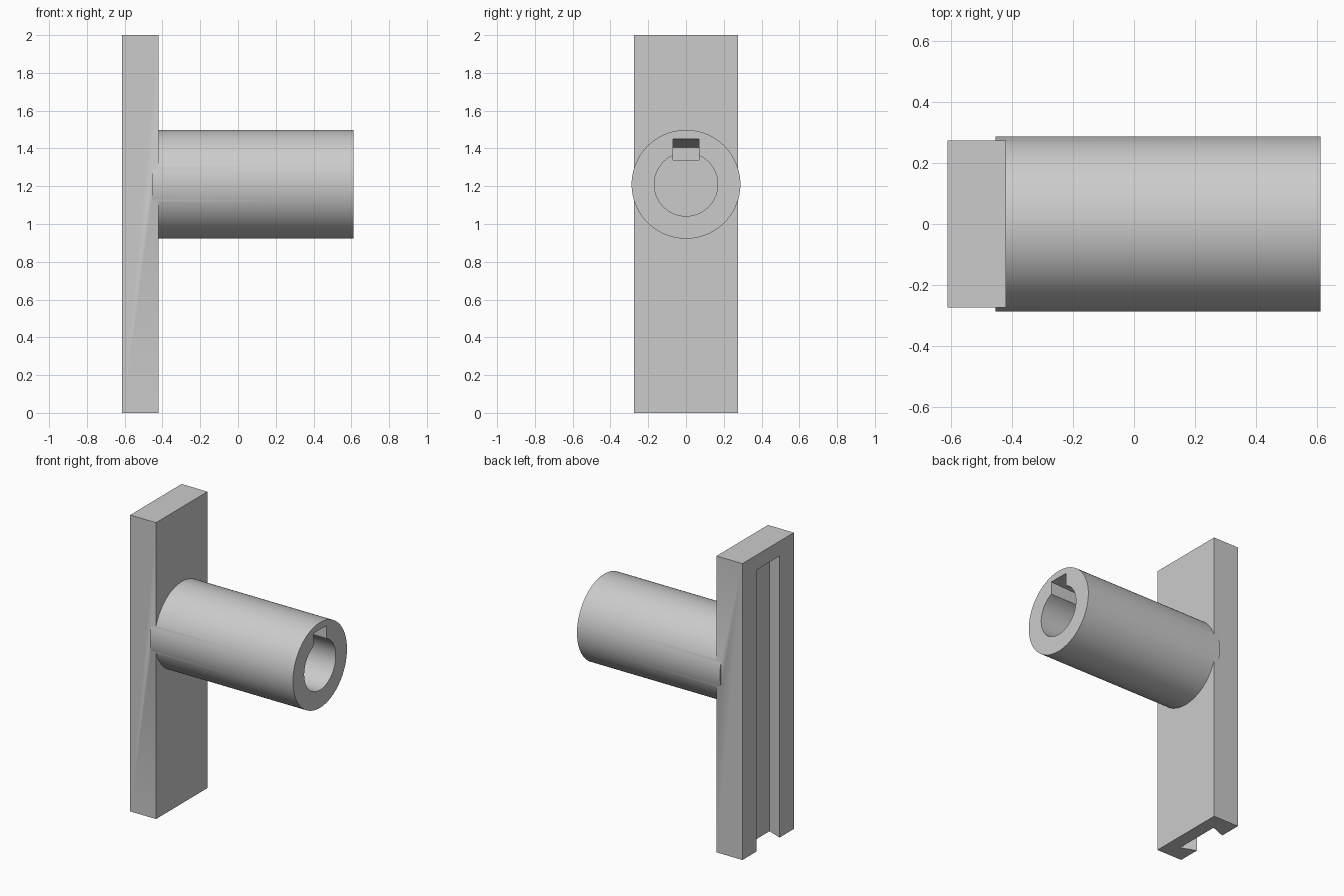
import bpy, bmesh, math
from mathutils import Vector

if "Cube" in bpy.data.objects:
    bpy.data.objects.remove(bpy.data.objects["Cube"])

grey = bpy.data.materials.new("plain_grey")
grey.diffuse_color = (0.6, 0.6, 0.6, 1)
grey.use_nodes = True
grey.node_tree.nodes["Principled BSDF"].inputs["Base Color"].default_value = grey.diffuse_color


def prism(name, outline, sweep):
    """Extrude a closed 3D outline along a vector."""
    bm = bmesh.new()
    face = bm.faces.new([bm.verts.new(p) for p in outline])
    moved = bmesh.ops.extrude_face_region(bm, geom=[face])["geom"]
    verts = [v for v in moved if isinstance(v, bmesh.types.BMVert)]
    bmesh.ops.translate(bm, verts=verts, vec=Vector(sweep))
    bmesh.ops.recalc_face_normals(bm, faces=bm.faces)
    mesh = bpy.data.meshes.new(name)
    bm.to_mesh(mesh)
    bm.free()
    mesh.materials.append(grey)
    obj = bpy.data.objects.new(name, mesh)
    bpy.context.collection.objects.link(obj)
    return obj


def circle(x, radius, z=1.21, n=96):
    return [(x, radius * math.cos(2 * math.pi * i / n),
             z + radius * math.sin(2 * math.pi * i / n)) for i in range(n)]


def combine(target, tool, operation):
    """Apply a boolean and discard the tool."""
    mod = target.modifiers.new(operation.lower(), "BOOLEAN")
    mod.object, mod.operation, mod.solver = tool, operation, "EXACT"
    bpy.context.view_layer.objects.active = target
    bpy.ops.object.modifier_apply(modifier=mod.name)
    bpy.data.objects.remove(tool)


BACK, FRONT, END, SEAT = -0.613, -0.42, 0.612, -0.455

# Upright plate
bracket = prism("slotted_plate_with_sleeve",
                [(BACK, -0.274, 0), (FRONT, -0.274, 0), (FRONT, 0.274, 0), (BACK, 0.274, 0)],
                (0, 0, 2))

# Sleeve seated slightly into the plate
sleeve = prism("sleeve", circle(SEAT, 0.288), (END - SEAT, 0, 0))
combine(bracket, sleeve, "UNION")

# Dovetail slot in the back, open at the bottom; sides extended past the face
depth, mouth, floor, over = 0.103, 0.122, 0.162, 0.05
flare = mouth - (floor - mouth) * over / depth
slot = prism("dovetail_slot",
             [(BACK - over, -flare, -0.1), (BACK + depth, -floor, -0.1),
              (BACK + depth, floor, -0.1), (BACK - over, flare, -0.1)],
             (0, 0, 2.0))
combine(bracket, slot, "DIFFERENCE")

# Bore
combine(bracket, prism("bore", circle(FRONT, 0.168), (1.2, 0, 0)), "DIFFERENCE")

# Keyway with a ceiling that tapers towards the plate
rise = (1.45 - 1.405) / (END - SEAT) * 0.1
keyway = prism("keyway",
               [(SEAT, -0.07, 1.34), (END + 0.1, -0.07, 1.34),
                (END + 0.1, -0.07, 1.45 + rise), (SEAT, -0.07, 1.405)],
               (0, 0.14, 0))
combine(bracket, keyway, "DIFFERENCE")

# Smooth round walls, crisp edges
bpy.ops.object.select_all(action="DESELECT")
bracket.select_set(True)
bpy.context.view_layer.objects.active = bracket
bpy.ops.object.shade_smooth_by_angle(angle=math.radians(25))
